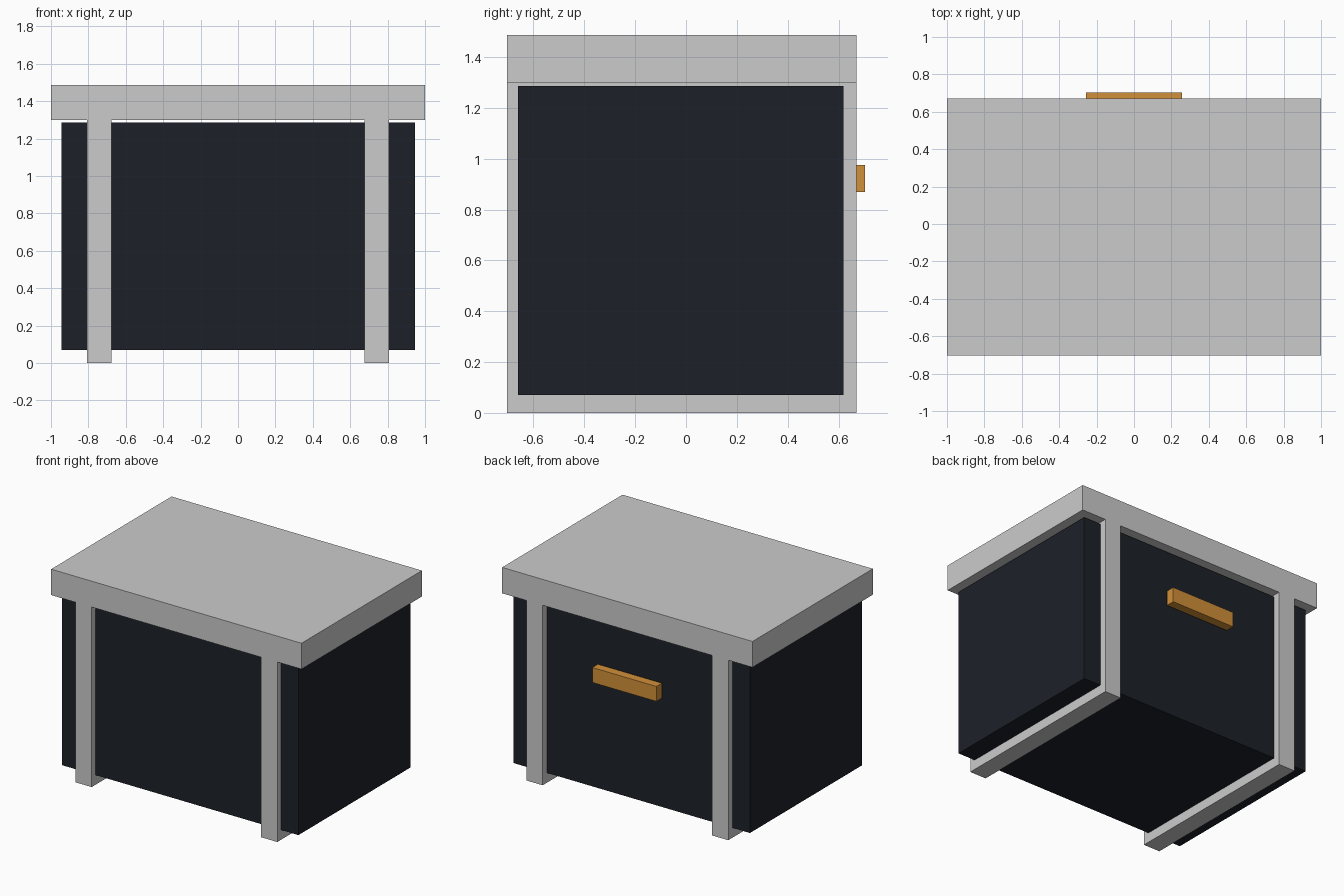
import bpy, bmesh
from mathutils import Vector

if "Cube" in bpy.data.objects:
    bpy.data.objects.remove(bpy.data.objects["Cube"])


def paint(obj, name, color):
    mat = bpy.data.materials.new(name)
    mat.diffuse_color = color
    mat.use_nodes = True
    mat.node_tree.nodes["Principled BSDF"].inputs["Base Color"].default_value = mat.diffuse_color
    obj.data.materials.append(mat)


def link(bm, name):
    bmesh.ops.recalc_face_normals(bm, faces=bm.faces)
    mesh = bpy.data.meshes.new(name)
    bm.to_mesh(mesh)
    bm.free()
    obj = bpy.data.objects.new(name, mesh)
    bpy.context.collection.objects.link(obj)
    return obj


def box(name, lo, hi):
    lo, hi = Vector(lo), Vector(hi)
    bm = bmesh.new()
    bmesh.ops.create_cube(bm, size=1)
    bmesh.ops.scale(bm, vec=hi - lo, verts=bm.verts)
    bmesh.ops.translate(bm, vec=(lo + hi) / 2, verts=bm.verts)
    return link(bm, name)


# Lid and leg panels: one front profile, mirrored and extruded front to back
half = [(1, 1.487), (1, 1.30), (0.807, 1.30), (0.807, 0), (0.676, 0), (0.676, 1.30)]
profile = half + [(-x, z) for x, z in reversed(half)]
bm = bmesh.new()
face = bm.faces.new([bm.verts.new((x, -0.704, z)) for x, z in profile])
ext = bmesh.ops.extrude_face_region(bm, geom=[face], use_keep_orig=True)
moved = [g for g in ext["geom"] if isinstance(g, bmesh.types.BMVert)]
bmesh.ops.translate(bm, vec=(0, 1.374, 0), verts=moved)
link(bm, "lid_and_legs")

# Dark body, hanging just below the lid
body = box("body", (-0.945, -0.66, 0.07), (0.945, 0.62, 1.286))
paint(body, "dark_body", (0.012, 0.015, 0.021, 1))

# Handle bar at the back
handle = box("handle", (-0.256, 0.64, 0.868), (0.256, 0.704, 0.976))
paint(handle, "orange_handle", (0.64, 0.28, 0.04, 1))
